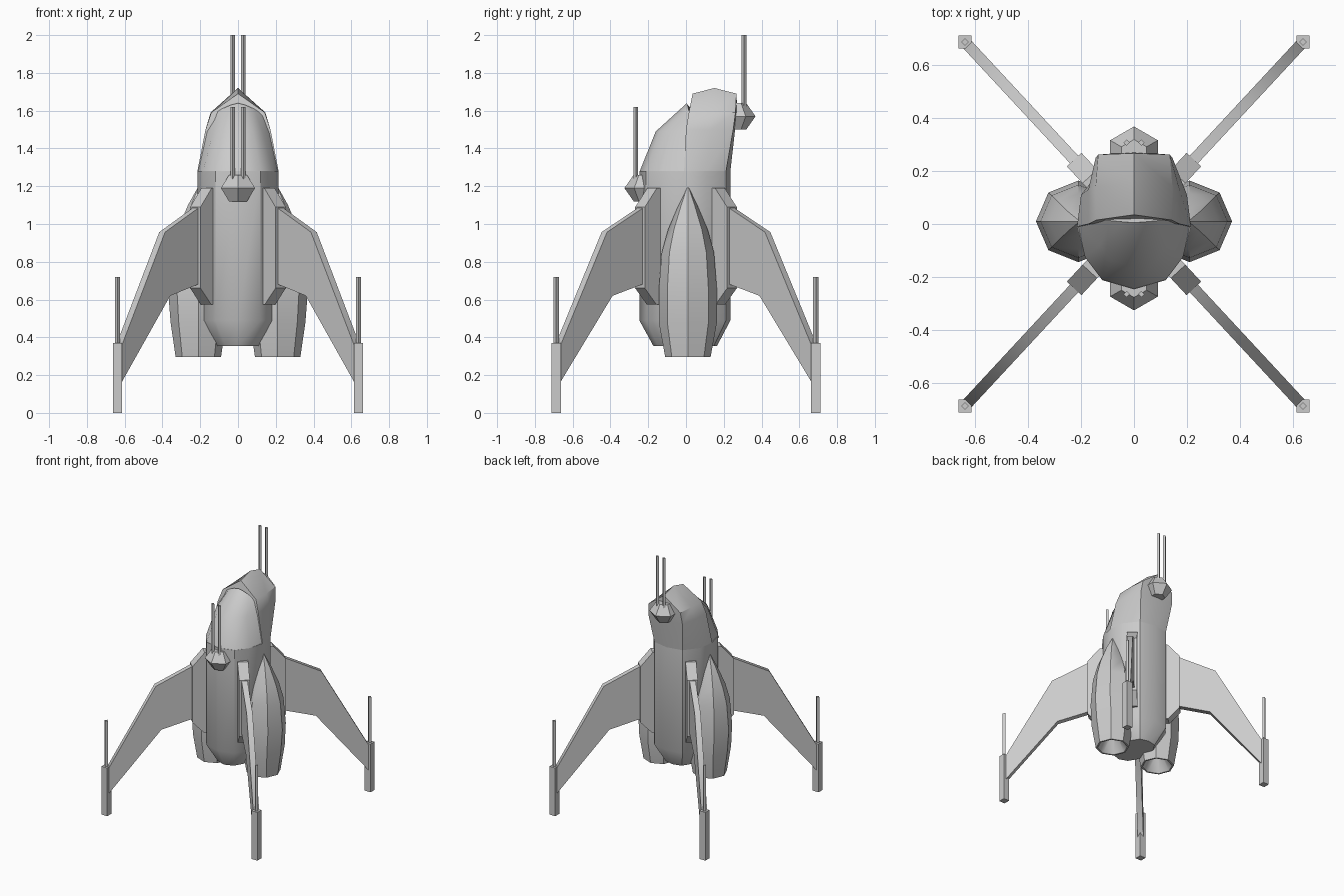
import bpy, bmesh
from math import cos, sin, pi, atan2
from mathutils import Matrix, Vector

if "Cube" in bpy.data.objects:
    bpy.data.objects.remove(bpy.data.objects["Cube"])


def finish(name, bm, angle=35):
    bmesh.ops.remove_doubles(bm, verts=bm.verts, dist=0.0005)
    bmesh.ops.dissolve_degenerate(bm, edges=bm.edges, dist=0.0005)
    bmesh.ops.recalc_face_normals(bm, faces=bm.faces)
    me = bpy.data.meshes.new(name)
    bm.to_mesh(me)
    bm.free()
    ob = bpy.data.objects.new(name, me)
    bpy.context.collection.objects.link(ob)
    bpy.ops.object.select_all(action='DESELECT')
    ob.select_set(True)
    bpy.context.view_layer.objects.active = ob
    bpy.ops.object.shade_smooth_by_angle(angle=angle * pi / 180)
    return ob


def loft(name, rings, cap_start=True, cap_end=True, angle=35):
    bm = bmesh.new()
    rows = [[bm.verts.new(p) for p in r] for r in rings]
    n = len(rows[0])
    for a, b in zip(rows, rows[1:]):
        for i in range(n):
            j = (i + 1) % n
            bm.faces.new((a[i], a[j], b[j], b[i]))
    if cap_start:
        bm.faces.new(rows[0])
    if cap_end:
        bm.faces.new(rows[-1])
    return finish(name, bm, angle)


def mirrored(half):
    # half outline starts and ends on the centre plane
    return half + [(-x, y, z) for x, y, z in reversed(half[1:-1])]


def ring(cx, cy, z, rx, ry, n, start=0.0):
    return [(cx + rx * cos(start + 2 * pi * i / n),
             cy + ry * sin(start + 2 * pi * i / n), z) for i in range(n)]


def plate(name, profile, thick, matrix):
    # extruded profile in the radial/vertical plane
    rings = [[matrix @ Vector((r, s * thick / 2, z)) for r, z in profile] for s in (-1, 1)]
    return loft(name, rings)


# fuselage with tapered tail
outline = [(0, -.247), (.12, -.212), (.185, -.125), (.215, -.01), (.2, .11), (.12, .212), (0, .235)]
loft("fuselage", [mirrored([(x * sx, y * sy, z) for x, y in outline])
                  for z, sx, sy in ((.355, .56, .7), (.49, 1, 1), (1.28, 1, 1))])

# ridged hood behind the canopy
hood = [
    [(0, -.01, 1.28), (.215, -.01, 1.28), (.2, .11, 1.28), (.12, .212, 1.28), (0, .235, 1.28)],
    [(0, 0, 1.5), (.172, 0, 1.5), (.172, .13, 1.5), (.145, .25, 1.5), (0, .26, 1.5)],
    [(0, .015, 1.59), (.142, .015, 1.59), (.145, .14, 1.59), (.135, .262, 1.59), (0, .272, 1.59)],
    [(0, .035, 1.69), (0, .035, 1.69), (0, .15, 1.72), (0, .267, 1.69), (0, .267, 1.69)],
]
loft("hood", [mirrored(h) for h in hood], cap_end=False)

# canopy
canopy = [
    [(0, -.245, 1.28), (.12, -.21, 1.28), (.185, -.125, 1.28), (.21, -.01, 1.28), (0, .02, 1.28)],
    [(0, -.16, 1.49), (.08, -.14, 1.49), (.13, -.08, 1.49), (.165, .005, 1.49), (0, .03, 1.49)],
    [(0, .005, 1.64), (.04, .008, 1.63), (.085, .012, 1.61), (.13, .02, 1.58), (0, .04, 1.6)],
]
loft("canopy", [mirrored(c) for c in canopy])

# side engines with open nozzles
for side, sx in (("left", -1), ("right", 1)):
    levels = [(.42, .21, .03, .03), (.295, .21, .108, .108), (.295, .21, .12, .12),
              (.48, .21, .147, .154), (.65, .21, .16, .154), (.85, .21, .143, .138),
              (.97, .21, .11, .105), (1.1, .205, .06, .05), (1.2, .205, .004, .004)]
    loft(side + "_engine", [ring(sx * cx, .01, z, rx, ry, 8) for z, cx, rx, ry in levels], angle=40)

# diagonal fins, root blocks, landing posts and post guns
block = [(.15, 1.19), (.245, 1.19), (.332, 1.09), (.332, .66), (.25, .575), (.15, .575)]
fin = [(.3, 1.1), (.59, .957), (.925, .36), (.925, .165), (.55, .62), (.3, .69)]
for end, py in (("front", -.687), ("back", .687)):
    for side, px in (("left", -.638), ("right", .638)):
        tag = end + "_" + side
        turn = Matrix.Rotation(atan2(py, px), 4, 'Z')
        plate(tag + "_fin_root", block, .075, turn)
        plate(tag + "_fin", fin, .042, turn)
        loft(tag + "_post", [ring(px, py, z, .035, .035, 4, pi / 4) for z in (0, .37)])
        loft(tag + "_post_gun", [ring(px, py, z, .014, .014, 4) for z in (.36, .72)])

# twin gun turrets
for tag, cy, gy, cz in (("front", -.222, -.265, 1.19), ("back", .264, .307, 1.57)):
    loft(tag + "_turret", [ring(0, cy, cz + dz, r, r, 6, pi / 2)
                           for dz, r in ((-.07, .055), (0, .104), (.07, .055))], angle=30)
    for side, x in (("left", -.028), ("right", .028)):
        loft(tag + "_" + side + "_gun", [ring(x, gy, z, .012, .012, 4) for z in (cz, cz + .43)])
